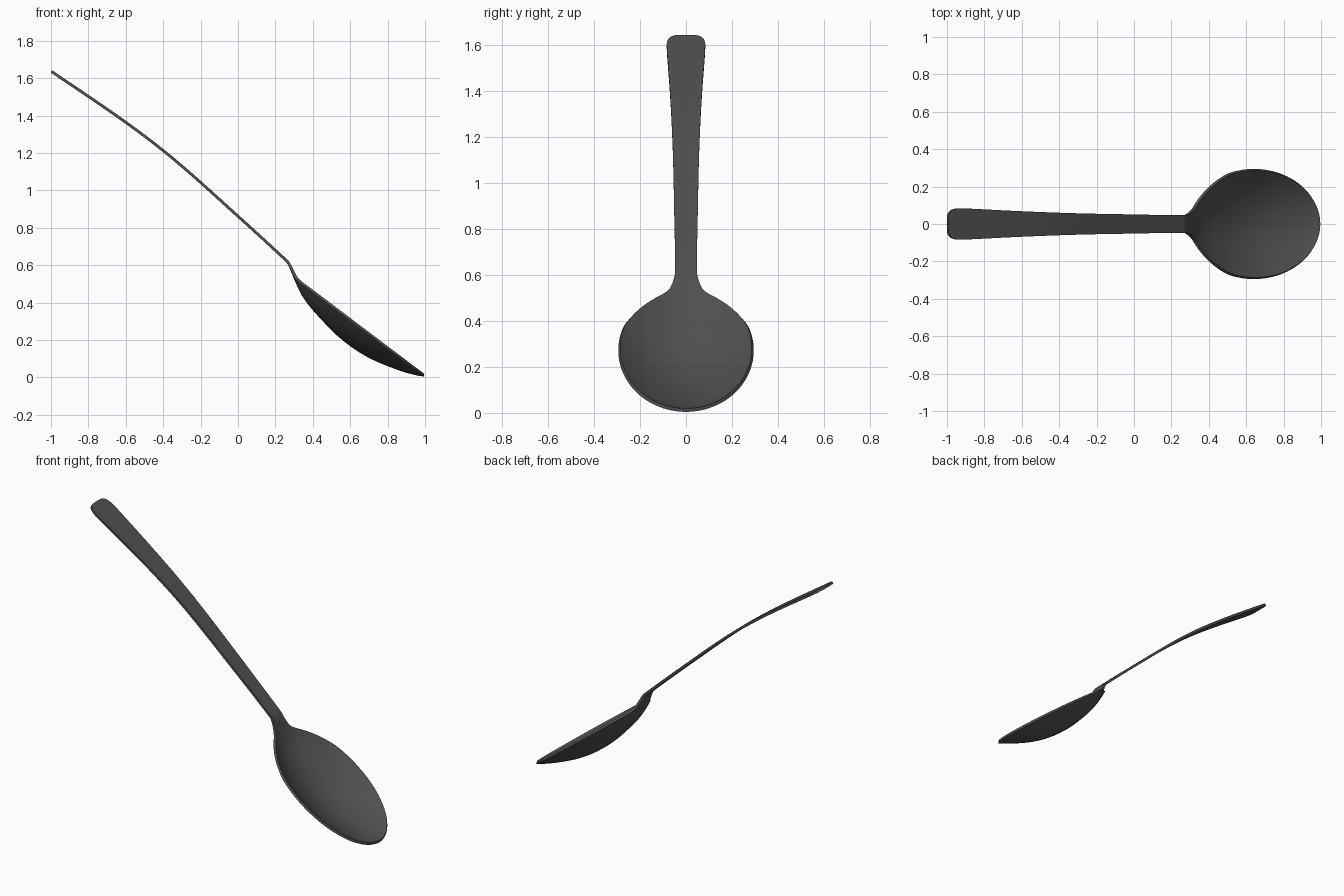
import bpy, bmesh, math

if "Cube" in bpy.data.objects:
    bpy.data.objects.remove(bpy.data.objects["Cube"])

# Control curves along x: centre-line height, half width, bowl depth
HEIGHT = [(-.997, 1.636), (-.6, 1.364), (-.34, 1.164), (0, .862), (.25, .633), (.27, .611),
          (.29, .573), (.31, .536), (.33, .514), (.36, .491), (.5, .386), (.995, .012)]
WIDTH = [(-.997, 0), (-.995, .045), (-.985, .066), (-.97, .077), (-.94, .084), (-.9, .083),
         (-.6, .068), (-.3, .057), (0, .051), (.25, .047), (.28, .050), (.31, .073),
         (.35, .132), (.4, .19), (.45, .232), (.5, .264)]
DEPTH = [(-.997, 0), (.26, 0), (.275, 0), (.29, .004), (.31, .015), (.35, .06), (.4, .09),
         (.45, .108), (.52, .128), (.6, .134), (.68, .126), (.75, .108), (.88, .06),
         (.95, .026), (.995, 0)]


def curve(pts, x):
    """Smooth cubic interpolation through pts."""
    n = len(pts)
    i = 0
    while i < n - 2 and x > pts[i + 1][0]:
        i += 1

    def slope(k):
        a, b = pts[max(k - 1, 0)], pts[min(k + 1, n - 1)]
        return (b[1] - a[1]) / (b[0] - a[0])
    (x0, y0), (x1, y1) = pts[i], pts[i + 1]
    h = x1 - x0
    t = (x - x0) / h
    return ((2*t**3 - 3*t*t + 1) * y0 + (t**3 - 2*t*t + t) * h * slope(i)
            + (3*t*t - 2*t**3) * y1 + (t**3 - t*t) * h * slope(i + 1))


def half_width(x):
    if x > .5:      # elliptical bowl outline
        return .29 * math.sqrt(max(0, 1 - ((x - .645) / .35) ** 2))
    return max(0, curve(WIDTH, x))


# Stations: rounded handle end, handle, neck, bowl
xs = [-.997, -.995, -.99, -.985, -.978, -.97, -.955, -.94]
xs += [-.9 + i * .05 for i in range(23)]
xs += [.225 + i * .0075 for i in range(25)]
xs += [.41 + .585 * math.sin(math.pi / 2 * i / 36) for i in range(1, 37)]

# Spoon: lofted sheet, dished across the bowl
N = 24
bm = bmesh.new()
rows = []
for x in xs:
    w, z, d = half_width(x), curve(HEIGHT, x), max(0, curve(DEPTH, x))
    row = []
    for j in range(N + 1):
        s = math.sin(math.pi / 2 * (2 * j / N - 1))
        row.append(bm.verts.new((x, w * s, z - d * (1 - s * s))))
    rows.append(row)
for a, b in zip(rows, rows[1:]):
    for j in range(N):
        bm.faces.new((a[j], b[j], b[j + 1], a[j + 1]))
bmesh.ops.remove_doubles(bm, verts=bm.verts, dist=1e-5)
bmesh.ops.recalc_face_normals(bm, faces=bm.faces)
mesh = bpy.data.meshes.new("spoon")
bm.to_mesh(mesh)
bm.free()
spoon = bpy.data.objects.new("spoon", mesh)
bpy.context.collection.objects.link(spoon)

# Sheet thickness
solid = spoon.modifiers.new("thickness", 'SOLIDIFY')
solid.thickness = .015
solid.offset = 0

bpy.context.view_layer.objects.active = spoon
spoon.select_set(True)
bpy.ops.object.modifier_apply(modifier="thickness")
bpy.ops.object.shade_smooth_by_angle(angle=math.radians(40))

# Dark steel
mat = bpy.data.materials.new("dark_steel")
mat.diffuse_color = (.08, .08, .08, 1)
mat.use_nodes = True
mat.node_tree.nodes["Principled BSDF"].inputs["Base Color"].default_value = mat.diffuse_color
mesh.materials.append(mat)
